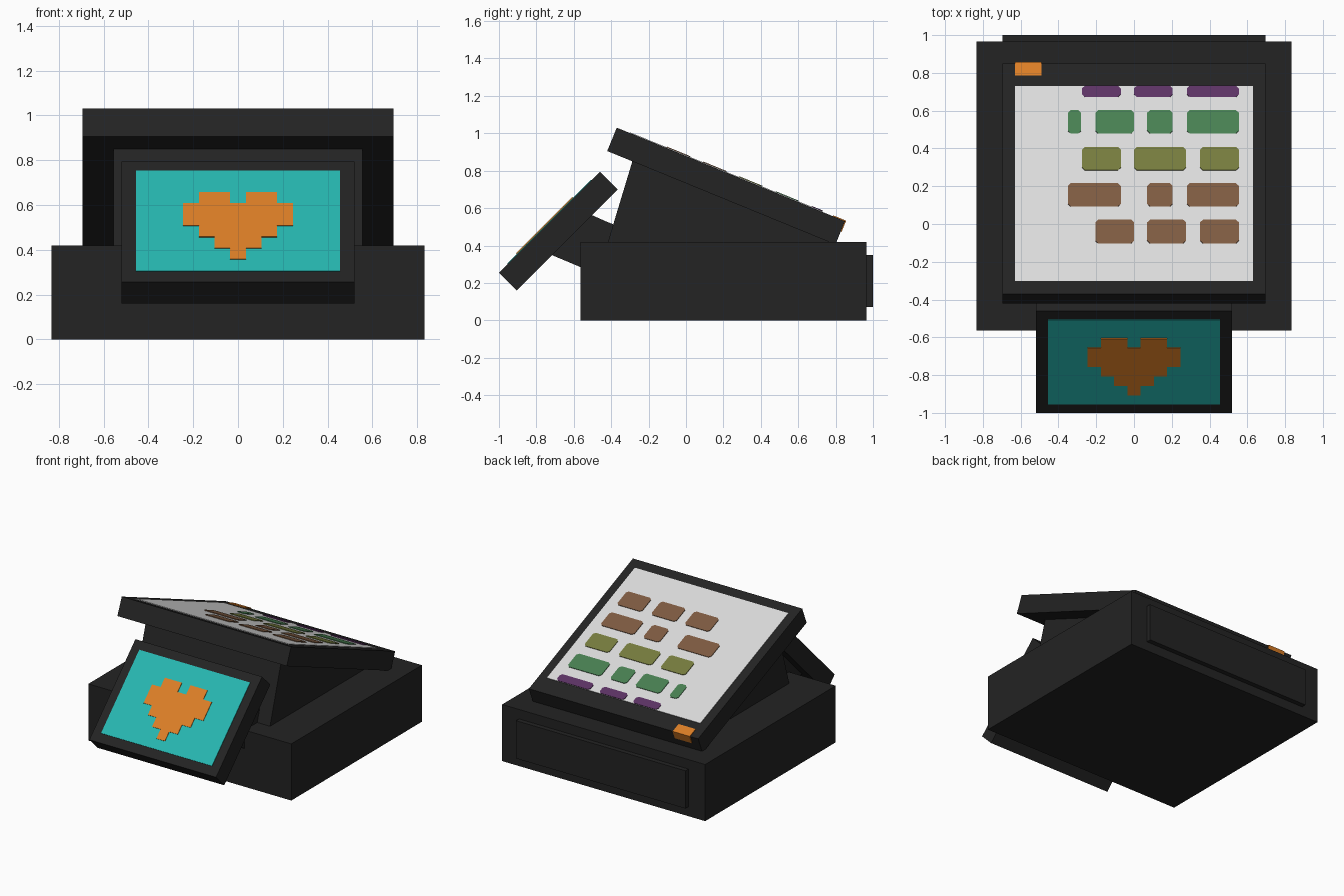
import bpy, bmesh, math
from mathutils import Matrix, Vector

cube = bpy.data.objects.get("Cube")
if cube:
    bpy.data.objects.remove(cube)


def material(name, rgb):
    lin = [((c / 255 + 0.055) / 1.055) ** 2.4 for c in rgb] + [1.0]
    m = bpy.data.materials.new(name)
    m.use_nodes = True
    m.diffuse_color = lin
    bsdf = m.node_tree.nodes["Principled BSDF"]
    bsdf.inputs["Base Color"].default_value = lin
    bsdf.inputs["Roughness"].default_value = 0.7
    return m


CASE = material("charcoal case", (35, 35, 35))
WHITE = material("screen white", (220, 220, 220))
TEAL = material("screen teal", (38, 182, 176))
ORANGE = material("orange", (220, 126, 38))
BROWN = material("key brown", (126, 91, 65))
OLIVE = material("key olive", (118, 124, 62))
GREEN = material("key green", (72, 128, 82))
PURPLE = material("key purple", (92, 50, 100))


def frame(origin, u, v):
    """Matrix whose local x, y, z run along u, v and u cross v."""
    u, v = Vector(u).normalized(), Vector(v).normalized()
    m = Matrix((u, v, u.cross(v))).transposed().to_4x4()
    m.translation = origin
    return m


def prism(name, outlines, d0, d1, matrix, mat):
    """Extrude flat outlines from depth d0 to d1 in the given frame."""
    bm = bmesh.new()
    for pts in outlines:
        low = [bm.verts.new(matrix @ Vector((a, b, d0))) for a, b in pts]
        high = [bm.verts.new(matrix @ Vector((a, b, d1))) for a, b in pts]
        bm.faces.new(low[::-1])
        bm.faces.new(high)
        n = len(pts)
        for i in range(n):
            j = (i + 1) % n
            bm.faces.new((low[i], low[j], high[j], high[i]))
    bmesh.ops.recalc_face_normals(bm, faces=bm.faces)
    mesh = bpy.data.meshes.new(name)
    bm.to_mesh(mesh)
    bm.free()
    mesh.materials.append(mat)
    ob = bpy.data.objects.new(name, mesh)
    bpy.context.collection.objects.link(ob)
    return ob


def rect(x0, x1, y0, y1, c=0.0):
    """Rectangle outline with optional cut corners."""
    if not c:
        return [(x0, y0), (x1, y0), (x1, y1), (x0, y1)]
    return [(x0 + c, y0), (x1 - c, y0), (x1, y0 + c), (x1, y1 - c),
            (x1 - c, y1), (x0 + c, y1), (x0, y1 - c), (x0, y0 + c)]


# Side profiles use (y, z) points and are extruded across x
SIDE = frame((0, 0, 0), (0, 1, 0), (0, 0, 1))


def body(name, profile, half_width):
    return prism(name, [profile], -half_width, half_width, SIDE, CASE)


# Base cabinet and cash drawer
body("base_cabinet", rect(-0.565, 0.965, 0, 0.42), 0.833)
body("cash_drawer", rect(0.95, 1.0, 0.07, 0.35), 0.695)

# Wedge stand and the arm that carries the small display
body("screen_stand", [(-0.42, 0.41), (0.79, 0.41), (0.79, 0.43), (-0.285, 0.856)], 0.555)
body("display_arm", [(-0.72, 0.35), (-0.565, 0.285), (-0.40, 0.30),
                     (-0.38, 0.51), (-0.43, 0.53), (-0.52, 0.57)], 0.45)

# Tilted main screen
slope = Vector((0, 1.22, -0.5)).normalized()
TOP = frame((0, -0.37, 1.03), (1, 0, 0), slope)
LENGTH = math.hypot(1.22, 0.5)


def along(y):
    return (y + 0.37) / slope.y


prism("main_screen_case", [rect(-0.695, 0.695, 0, LENGTH)], -0.135, 0, TOP, CASE)
prism("main_screen_panel", [rect(-0.63, 0.63, along(-0.302), along(0.73))],
      -0.002, 0.004, TOP, WHITE)

# Rows of touch keys: name, colour, y range, x ranges
rows = [
    ("purple_keys", PURPLE, 0.67, 0.729, [(-0.275, -0.07), (0, 0.205), (0.28, 0.555)]),
    ("green_keys", GREEN, 0.477, 0.60,
     [(-0.35, -0.28), (-0.205, 0), (0.07, 0.205), (0.28, 0.555)]),
    ("olive_keys", OLIVE, 0.282, 0.405, [(-0.275, -0.07), (0, 0.275), (0.35, 0.555)]),
    ("upper_brown_keys", BROWN, 0.09, 0.213, [(-0.35, -0.07), (0.07, 0.205), (0.28, 0.555)]),
    ("lower_brown_keys", BROWN, -0.105, 0.02, [(-0.205, 0), (0.07, 0.275), (0.35, 0.555)]),
]
for name, mat, y0, y1, spans in rows:
    keys = [rect(a, b, along(y0), along(y1), 0.015) for a, b in spans]
    prism(name, keys, 0.002, 0.008, TOP, mat)

# Power button wrapped over the rear edge
prism("power_button", [rect(-0.63, -0.49, LENGTH - 0.07, LENGTH + 0.005)],
      -0.06, 0.005, TOP, ORANGE)

# Small front display leaning back at 45 degrees
FRONT = frame((0, -1.0, 0.255), (1, 0, 0), (0, 1, 1))
R2 = math.sqrt(2)
prism("front_display_case", [rect(-0.52, 0.52, 0, 0.54 * R2)], -0.135, 0, FRONT, CASE)
prism("front_display_panel", [rect(-0.455, 0.455, 0.047 * R2, 0.495 * R2)],
      -0.002, 0.004, FRONT, TEAL)

# Stepped heart on the front display, mirrored from its right half
half = [(.5, 0), (.5, 1), (1.5, 1), (1.5, 2), (2.5, 2), (2.5, 3),
        (3.5, 3), (3.5, 5), (2.5, 5), (2.5, 6), (.5, 6), (.5, 5)]
outline = half + [(-a, b) for a, b in reversed(half)]
heart = [(a * 0.07, 0.098 * R2 + b * 0.05 * R2) for a, b in outline]
prism("heart_picture", [heart], 0.002, 0.008, FRONT, ORANGE)
